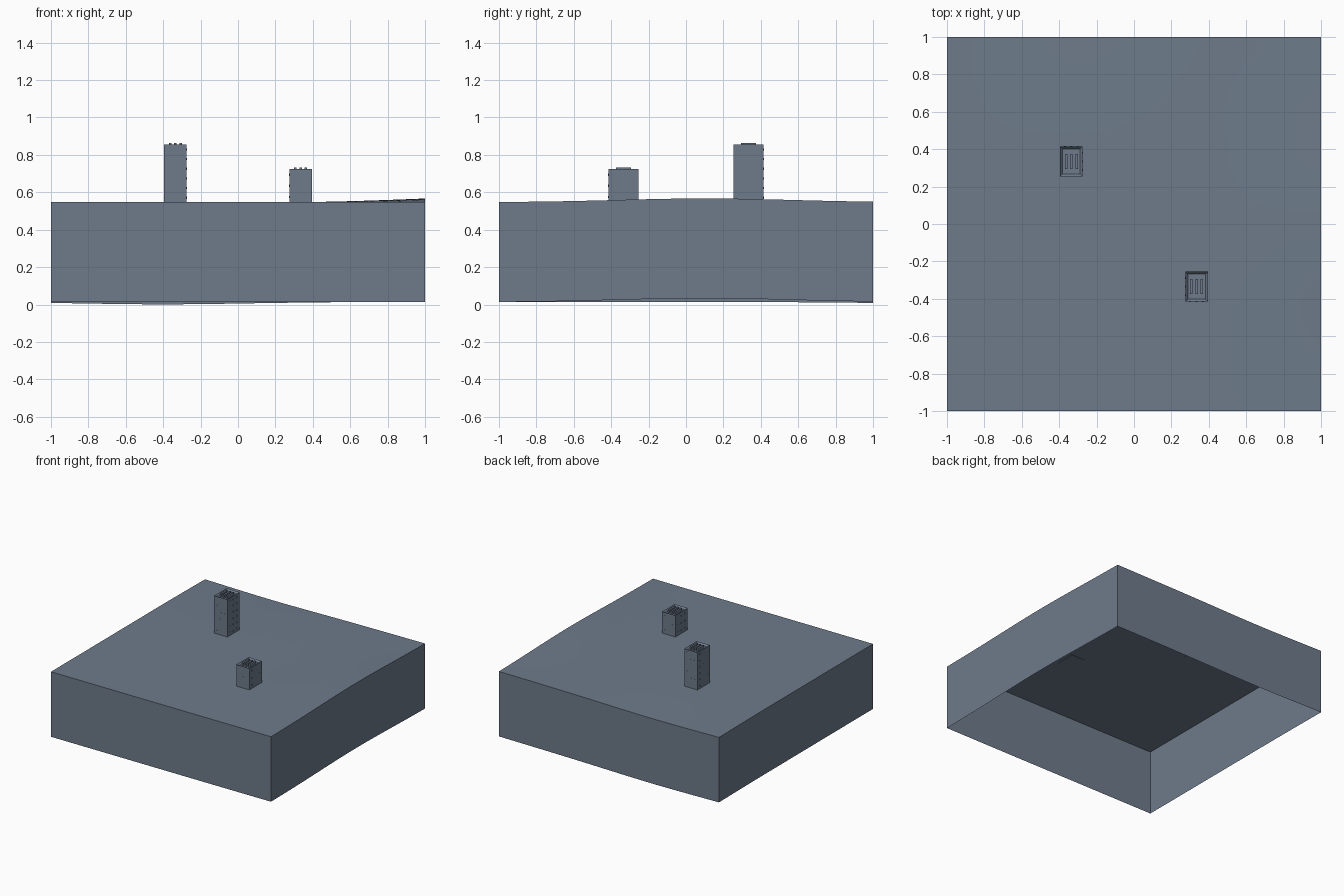
import bpy
import bmesh
import math

cube = bpy.data.objects.get("Cube")
if cube:
    bpy.data.objects.remove(cube, do_unlink=True)

slate = bpy.data.materials.new("slate grey")
slate.use_nodes = True
colour = (0.156, 0.198, 0.258, 1)
slate.diffuse_color = colour
slate.node_tree.nodes["Principled BSDF"].inputs["Base Color"].default_value = colour

GROUND, DEPTH, CELLS = 0.547, 0.534, 24


def make_object(name, bm):
    mesh = bpy.data.meshes.new(name)
    bm.to_mesh(mesh)
    bm.free()
    mesh.materials.append(slate)
    obj = bpy.data.objects.new(name, mesh)
    bpy.context.collection.objects.link(obj)
    return obj


def bell(t, centre, width):
    return math.exp(-((t - centre) / width) ** 2)


def terrain(x, y):
    """Nearly level ground: a rise on the left edge, a dip on the back edge."""
    rise = 0.020 * max(0, (x - 0.3) / 0.7) ** 1.5 * bell(y, 0.1, 0.65)
    dip = 0.012 * max(0, (y - 0.4) / 0.6) ** 1.5 * bell(x, -0.4, 0.6)
    return GROUND + rise - dip


# Ground slab: gently uneven top with side skirts, open underneath
bm = bmesh.new()
bmesh.ops.create_grid(bm, x_segments=CELLS, y_segments=CELLS, size=1)
for v in bm.verts:
    v.co.z = terrain(v.co.x, v.co.y)
rim = [e for e in bm.edges if e.is_boundary]
skirt = bmesh.ops.extrude_edge_only(bm, edges=rim)["geom"]
for v in skirt:
    if isinstance(v, bmesh.types.BMVert):
        v.co.z -= DEPTH
bmesh.ops.recalc_face_normals(bm, faces=bm.faces)
if max(bm.faces, key=lambda f: f.calc_center_median().z).normal.z < 0:
    bmesh.ops.reverse_faces(bm, faces=bm.faces)
ground = make_object("ground_slab", bm)
bpy.context.view_layer.objects.active = ground
ground.select_set(True)
bpy.ops.object.shade_smooth_by_angle(angle=math.radians(30))
ground.select_set(False)


def add_box(bm, centre, size):
    verts = bmesh.ops.create_cube(bm, size=1)["verts"]
    for v in verts:
        v.co = [c + a * s for c, a, s in zip(centre, v.co, size)]
    return list({f for v in verts for f in v.link_faces})


def tower(name, x, y, top, floors):
    bm = bmesh.new()
    base = GROUND - 0.002
    faces = add_box(bm, (x, y, (base + top) / 2), (0.12, 0.16, top - base))
    # Recessed roof behind a parapet
    roof = max(faces, key=lambda f: f.calc_center_median().z)
    bmesh.ops.inset_region(bm, faces=[roof], thickness=0.018)
    bmesh.ops.translate(bm, verts=roof.verts, vec=(0, 0, -0.015))
    # Small windows set into the outer walls
    step = (top - base) / floors
    for floor in range(floors):
        z = base + (floor + 0.5) * step
        for i in (-1, 0, 1):
            for side in (-1, 1):
                add_box(bm, (x + i * 0.034, y + side * 0.08, z), (0.01, 0.002, 0.012))
                add_box(bm, (x + side * 0.06, y + i * 0.046, z), (0.002, 0.01, 0.012))
    make_object(name, bm)

    # Three raised bars on the roof
    bm = bmesh.new()
    for i in (-1, 0, 1):
        add_box(bm, (x + i * 0.028, y, top - 0.004), (0.014, 0.08, 0.024))
    make_object(name + "_roof_bars", bm)


tower("tall_tower", -0.335, 0.335, 0.855, 6)
tower("short_tower", 0.335, -0.335, 0.724, 3)
